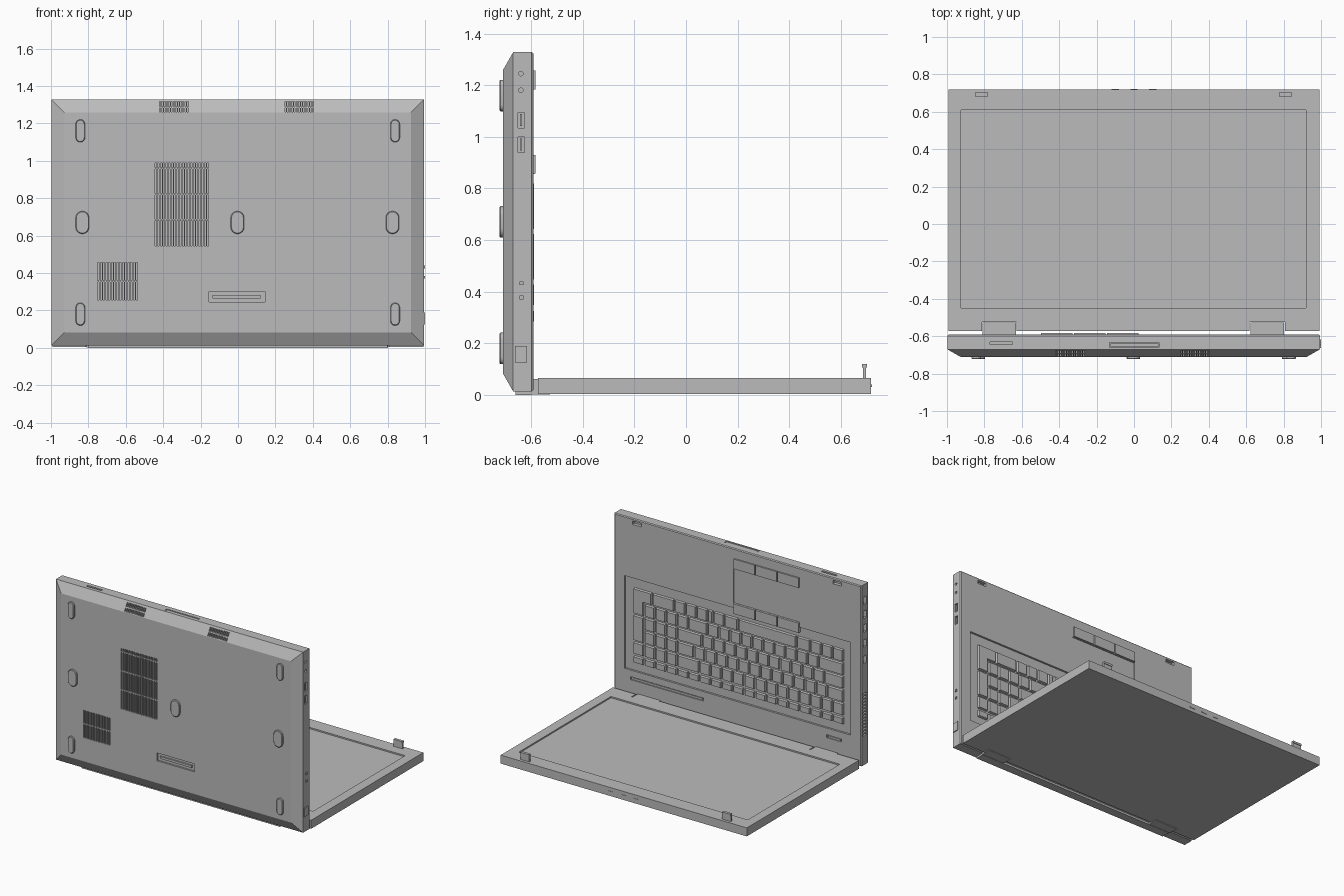
import bpy, bmesh, math

cube = bpy.data.objects.get("Cube")
if cube:
    bpy.data.objects.remove(cube, do_unlink=True)

# One grey plastic for everything
grey = bpy.data.materials.new("grey plastic")
grey.use_nodes = True
colour = (0.5, 0.5, 0.5, 1)
grey.diffuse_color = colour
grey.node_tree.nodes["Principled BSDF"].inputs["Base Color"].default_value = colour


def loft(bm, rings):
    """Closed solid through rings of points."""
    loops = [[bm.verts.new(p) for p in ring] for ring in rings]
    n = len(loops[0])
    for a, b in zip(loops, loops[1:]):
        for i in range(n):
            j = (i + 1) % n
            bm.faces.new((a[i], a[j], b[j], b[i]))
    bm.faces.new(loops[0][::-1])
    bm.faces.new(loops[-1])


def rect(x, z, y, inset=0):
    """Rectangle in the plane of the base, at depth y."""
    a, b, c, d = x[0] + inset, x[1] - inset, z[0] + inset, z[1] - inset
    return [(a, y, c), (b, y, c), (b, y, d), (a, y, d)]


def box(bm, x, y, z, taper=0):
    loft(bm, [rect(x, z, y[0]), rect(x, z, y[1], taper)])


def stadium(w, h, y, cx, cz, steps=8):
    """Outline of an upright pill."""
    pts = []
    for side in (0, 1):
        for k in range(steps + 1):
            a = math.pi * (side + k / steps)
            lift = (h / 2 - w / 2) * (1 - 2 * side)
            pts.append((cx + math.cos(a) * w / 2, y, cz + lift + math.sin(a) * w / 2))
    return pts


def disc(x, y, z, r, n=16):
    return [(x, y + r * math.cos(math.tau * k / n), z + r * math.sin(math.tau * k / n))
            for k in range(n)]


def finish(name, bm, smooth=False):
    bmesh.ops.recalc_face_normals(bm, faces=bm.faces[:])
    mesh = bpy.data.meshes.new(name)
    bm.to_mesh(mesh)
    bm.free()
    mesh.materials.append(grey)
    ob = bpy.data.objects.new(name, mesh)
    bpy.context.collection.objects.link(ob)
    bpy.context.view_layer.objects.active = ob
    if smooth:
        bpy.ops.object.select_all(action='DESELECT')
        ob.select_set(True)
        bpy.ops.object.shade_smooth_by_angle()
    return ob


def carve(target, bm):
    """Subtract the solids in bm from target."""
    tool = finish("cutter", bm)
    tool.hide_render = True
    mod = target.modifiers.new("carve", 'BOOLEAN')
    mod.operation = 'DIFFERENCE'
    mod.solver = 'EXACT'
    mod.object = tool
    bpy.context.view_layer.objects.active = target
    bpy.ops.object.modifier_apply(modifier=mod.name)
    bpy.data.objects.remove(tool, do_unlink=True)


def slots(bm, x, y, rows, count, fill=0.55):
    """Rows of narrow vertical vent slots."""
    pitch = (x[1] - x[0]) / count
    for z in rows:
        for k in range(count):
            left = x[0] + k * pitch
            box(bm, (left, left + pitch * fill), y, z)


# Keyboard base, standing upright with its underside to the front
FACE, BACK, EDGE = -0.592, -0.71, -0.67
WIDE, TALL = (-0.998, 0.994), (0.013, 1.328)
bm = bmesh.new()
loft(bm, [rect(WIDE, TALL, BACK, 0.07), rect(WIDE, TALL, EDGE),
          rect(WIDE, TALL, FACE - 0.006), rect(WIDE, TALL, FACE, 0.006)])
base = finish("keyboard_base", bm)

# Underside vents, chamfer vents and memory hatch
bm = bmesh.new()
under = (-0.75, BACK + 0.015)
slots(bm, (-0.445, -0.15), under,
      [(0.545, 0.68), (0.688, 0.818), (0.826, 0.957), (0.965, 0.987)], 20)
slots(bm, (-0.75, -0.53), under, [(0.255, 0.352), (0.36, 0.455)], 15)
for left in (-0.42, 0.25):
    slots(bm, (left, left + 0.16), (-0.75, EDGE + 0.005),
          [(1.262, 1.283), (1.29, 1.316)], 13)
box(bm, (-0.155, 0.145), (-0.75, BACK + 0.012), (0.245, 0.302))

# Keyboard well, touchpad, speaker, power button and latch holes
inner = lambda depth: (FACE - depth, -0.5)
box(bm, (-0.91, 0.91), inner(0.014), (0.22, 0.895))
box(bm, (-0.5, 0.03), inner(0.006), (0.93, 1.18))
box(bm, (0.275, 0.86), inner(0.008), (0.15, 0.172))
box(bm, (-0.84, -0.72), inner(0.008), (0.15, 0.172))
for x in (-0.805, 0.81):
    box(bm, (x - 0.035, x + 0.035), inner(0.025), (1.285, 1.31))

# Sockets on both sides
for z in (1.18, 1.245):
    loft(bm, [disc(0.97, -0.64, z, 0.009), disc(1.1, -0.64, z, 0.009)])
for z in (0.94, 1.035):
    box(bm, (0.965, 1.1), (-0.652, -0.626), (z, z + 0.06))
for z in (0.75, 0.87, 0.98, 1.08, 1.18):
    box(bm, (-1.1, -0.97), (-0.65, -0.62), (z, z + 0.055))
for k in range(14):
    z = 0.225 + k * 0.023
    box(bm, (-1.1, -0.975), (-0.655, -0.615), (z, z + 0.012))

# Card slots in the upper edge, vent row in the lower edge
box(bm, (-0.77, -0.65), (-0.645, -0.63), (1.31, 1.4))
box(bm, (-0.13, 0.135), (-0.66, -0.633), (1.315, 1.4))
carve(base, bm)

# Bars inside the sockets, hatch handle and card tray
bm = bmesh.new()
for z in (0.94, 1.035):
    box(bm, (0.96, 0.99), (-0.643, -0.636), (z + 0.006, z + 0.054))
box(bm, (-0.135, 0.12), (BACK + 0.003, BACK + 0.014), (0.265, 0.282))
box(bm, (-0.125, 0.13), (-0.655, -0.638), (1.31, 1.325))
finish("socket_inserts", bm)

# Power socket and lock socket standing off the side
bm = bmesh.new()
box(bm, (0.98, 1), (-0.662, -0.617), (0.125, 0.19))
box(bm, (0.98, 1), (-0.645, -0.63), (0.37, 0.385))
box(bm, (0.98, 1), (-0.645, -0.63), (0.425, 0.44))
finish("side_sockets", bm)

# Rubber feet
bm = bmesh.new()
feet = [(x, z, 0.05) for x in (-0.843, 0.84) for z in (0.18, 1.16)]
feet += [(x, 0.67, 0.072) for x in (-0.832, -0.003, 0.826)]
for x, z, w in feet:
    loft(bm, [stadium(w, 0.122, BACK + 0.01, x, z),
              stadium(w, 0.122, BACK - 0.009, x, z),
              stadium(w - 0.008, 0.114, BACK - 0.013, x, z)])
finish("rubber_feet", bm, smooth=True)

# Keys: widths in key units from the typist's left, per row
UNIT, GAP = 0.0895, 0.012
FLOOR, TOP = FACE - 0.016, FACE + 0.002
rows = [
    (0.28, 0.06, [1] * 19),
    (0.345, 0.098, [1] * 13 + [2] + [1] * 4),
    (0.443, 0.098, [1.5] + [1] * 12 + [1.5] + [1] * 3),
    (0.541, 0.098, [1.75] + [1] * 11 + [2.25] + [1] * 3),
    (0.639, 0.098, [2.25] + [1] * 10 + [1.75] + [1] * 4),
    (0.737, 0.098, [1, 1, 1, 1.25, 5.25, 1.25, 1, 0.5] + [1] * 3 + [2, 1]),
]
bm = bmesh.new()


def key(u, width, z, height):
    x = -0.85 + u * UNIT
    box(bm, (x, x + width * UNIT - GAP), (FLOOR, TOP), (z, z + height - GAP), 0.004)


for z, height, widths in rows:
    u = 0
    for width in widths:
        key(u, width, z, height)
        u += width
for z in (0.443, 0.639):
    key(18, 1, z, 0.196)
finish("keys", bm)

# Touchpad buttons, speaker grille and power button
bm = bmesh.new()
for z in (0.855, 1.182):
    for k in range(3):
        x = -0.5 + k * 0.177
        box(bm, (x, x + 0.172), (FACE - 0.016, FACE + 0.009), (z, z + 0.076), 0.002)
finish("touchpad_buttons", bm)
bm = bmesh.new()
box(bm, (0.285, 0.85), (FACE - 0.01, FACE - 0.003), (0.155, 0.167))
box(bm, (-0.83, -0.73), (FACE - 0.01, FACE + 0.001), (0.154, 0.168))
finish("speaker_and_power_button", bm)

# Screen lid lying flat, with hinge notches and a sunken display
bm = bmesh.new()
box(bm, (-0.993, 0.991), (-0.573, 0.718), (0.004, 0.066))
lid = finish("screen_lid", bm)
bm = bmesh.new()
box(bm, (-0.925, 0.92), (-0.45, 0.61), (0.056, 0.1))
hinges = [(-0.81, -0.632), (0.622, 0.802)]
for a, b in hinges:
    box(bm, (a - 0.004, b + 0.004), (-0.7, -0.523), (-0.1, 0.1))
carve(lid, bm)

# Hinges and the strip under the base between them
bm = bmesh.new()
for a, b in hinges:
    box(bm, (a, b), (-0.6, -0.527), (0.002, 0.062))
finish("hinges", bm)
bm = bmesh.new()
box(bm, (-0.8, 0.8), (-0.66, -0.597), (0, 0.016))
finish("hinge_strip", bm)

# Latch hooks and camera buttons on the free edge of the lid
bm = bmesh.new()
for x in (-0.815, 0.81):
    box(bm, (x - 0.035, x + 0.035), (0.686, 0.698), (0.06, 0.118))
    box(bm, (x - 0.035, x + 0.035), (0.682, 0.702), (0.105, 0.12))
finish("latch_hooks", bm)
bm = bmesh.new()
for x in (-0.1, 0, 0.1):
    box(bm, (x - 0.02, x + 0.02), (0.71, 0.721), (0.03, 0.04))
finish("lid_edge_buttons", bm)
